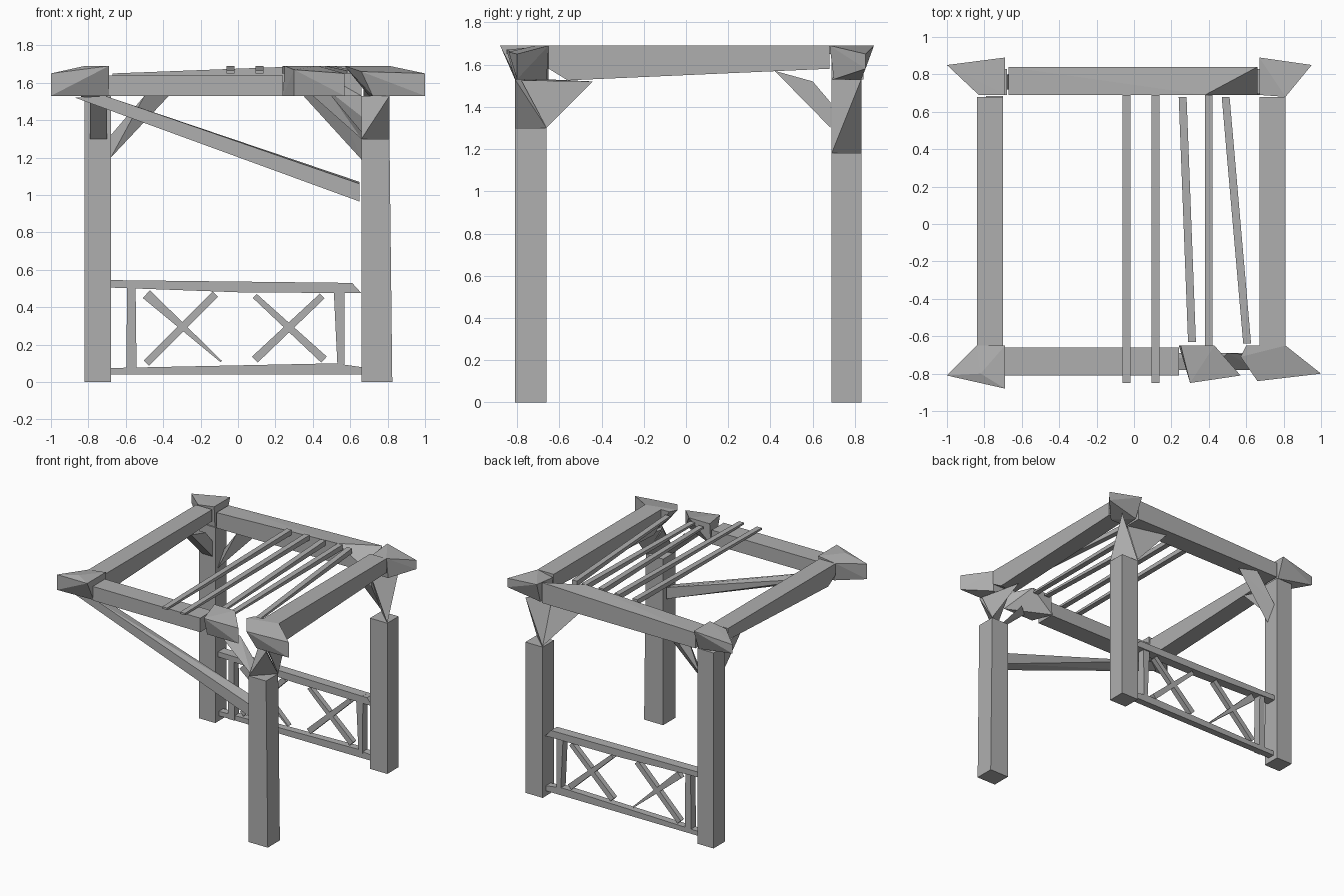
import bpy, bmesh
from mathutils import Vector

grey = bpy.data.materials.new("weathered_grey")
grey.diffuse_color = (0.43, 0.43, 0.43, 1)


def hull(name, pts):
    """Faceted solid wrapped around a few points."""
    bm = bmesh.new()
    for p in pts:
        bm.verts.new(p)
    bmesh.ops.convex_hull(bm, input=bm.verts[:])
    loose = [v for v in bm.verts if not v.link_faces]
    bmesh.ops.delete(bm, geom=loose, context='VERTS')
    bmesh.ops.dissolve_limit(bm, angle_limit=0.01, verts=bm.verts[:], edges=bm.edges[:])
    bmesh.ops.recalc_face_normals(bm, faces=bm.faces[:])
    me = bpy.data.meshes.new(name)
    bm.to_mesh(me)
    bm.free()
    me.materials.append(grey)
    ob = bpy.data.objects.new(name, me)
    bpy.context.collection.objects.link(ob)
    return ob


def box(name, x, y, z):
    return hull(name, [(a, b, c) for a in x for b in y for c in z])


def prism_y(name, outline, y0, y1):
    """x-z outline extruded along y."""
    return hull(name, [(x, y, z) for x, z in outline for y in (y0, y1)])


def prism_x(name, outline, x0, x1):
    """y-z outline extruded along x."""
    return hull(name, [(x, y, z) for y, z in outline for x in (x0, x1)])


def slat(name, a, b, wa, wb, y0, y1):
    """Tapered bar in the x-z plane from a to b."""
    a, b = Vector(a), Vector(b)
    d = (b - a).normalized()
    n = Vector((-d.y, d.x))
    prism_y(name, [a + n * wa, a - n * wa, b + n * wb, b - n * wb], y0, y1)


LX, RX = (-0.82, -0.68), (0.66, 0.81)
FY, BY = (-0.81, -0.66), (0.69, 0.83)

# posts (front left corner has none)
box("back_left_post", LX, BY, (0, 1.53))
box("back_right_post", RX, BY, (0, 1.18))
prism_y("front_right_post", [(0.66, 0), (0.825, 0), (0.81, 1.30), (0.66, 1.30)], *FY)

# twisted post heads
hull("back_right_post_head", [(0.81, 0.69, 1.18), (0.66, 0.83, 1.18),
                              (0.66, 0.69, 1.53), (0.81, 0.83, 1.53)])
hull("front_right_post_head", [(0.66, -0.81, 1.30), (0.81, -0.66, 1.30),
                               (0.81, -0.81, 1.53), (0.66, -0.66, 1.53)])

# knee braces
hull("front_right_depth_brace", [(0.81, -0.66, 1.30), (0.67, -0.66, 1.53),
                                 (0.81, -0.78, 1.525), (0.74, -0.44, 1.52)])
hull("front_right_width_brace", [(0.66, -0.78, 1.30), (0.66, -0.70, 1.34),
                                 (0.40, -0.78, 1.53), (0.50, -0.69, 1.53)])
hull("back_right_width_brace", [(0.66, 0.83, 1.19), (0.66, 0.71, 1.42),
                                (0.35, 0.79, 1.53), (0.52, 0.71, 1.53), (0.66, 0.71, 1.53)])
hull("back_left_width_brace", [(-0.68, 0.72, 1.20), (-0.68, 0.80, 1.32),
                               (-0.37, 0.76, 1.53), (-0.50, 0.70, 1.53), (-0.50, 0.82, 1.53)])
prism_x("back_left_depth_brace", [(0.42, 1.57), (0.60, 1.52), (0.685, 1.42), (0.685, 1.30)],
        -0.79, -0.70)

# top frame beams
box("front_beam", (-0.69, 0.24), FY, (1.53, 1.64))
hull("back_beam", [(-0.67, 0.69, 1.53), (-0.67, 0.84, 1.53), (-0.67, 0.69, 1.65),
                   (-0.67, 0.84, 1.65), (0.38, 0.69, 1.69), (0.66, 0.84, 1.69),
                   (0.66, 0.69, 1.53), (0.66, 0.84, 1.53)])
for name, x0, x1, top in (("left_beam", -0.84, -0.70, 1.67), ("right_beam", 0.67, 0.81, 1.69)):
    prism_x(name, [(-0.65, top), (-0.65, 1.58), (-0.56, 1.525), (0.68, 1.58), (0.68, top)], x0, x1)

# pointed corner blocks
hull("front_left_corner", [(-1, -0.81, 1.53), (-1, -0.81, 1.65), (-0.84, -0.65, 1.67),
                           (-0.69, -0.65, 1.69), (-0.69, -0.88, 1.69), (-0.82, -0.80, 1.69),
                           (-0.69, -0.80, 1.53), (-0.69, -0.66, 1.53), (-0.82, -0.66, 1.53)])
hull("front_right_corner", [(1, -0.80, 1.53), (1, -0.80, 1.65), (0.81, -0.65, 1.69),
                            (0.60, -0.65, 1.69), (0.57, -0.71, 1.69), (0.66, -0.84, 1.66),
                            (0.80, -0.66, 1.53), (0.70, -0.66, 1.53), (0.72, -0.80, 1.53)])
hull("back_left_corner", [(-1, 0.85, 1.58), (-1, 0.85, 1.65), (-0.69, 0.89, 1.69),
                          (-0.69, 0.69, 1.69), (-0.83, 0.69, 1.67), (-0.82, 0.70, 1.53),
                          (-0.69, 0.70, 1.53), (-0.69, 0.83, 1.53)])
hull("back_right_corner", [(0.95, 0.85, 1.58), (0.95, 0.85, 1.65), (0.67, 0.89, 1.69),
                           (0.67, 0.69, 1.67), (0.81, 0.68, 1.69), (0.81, 0.70, 1.53),
                           (0.67, 0.70, 1.53), (0.68, 0.83, 1.53)])
hull("front_beam_end", [(0.24, -0.65, 1.53), (0.25, -0.65, 1.69), (0.43, -0.65, 1.69),
                        (0.57, -0.81, 1.65), (0.57, -0.81, 1.53), (0.30, -0.85, 1.67),
                        (0.30, -0.81, 1.53)])

# roof slats, thinning toward the front: back x, front x, back y, front y
for i, (xb, xf, yb, yf) in enumerate([(-0.04, -0.04, 0.69, -0.85), (0.115, 0.115, 0.69, -0.85),
                                      (0.26, 0.31, 0.68, -0.63), (0.40, 0.40, 0.69, -0.65),
                                      (0.49, 0.605, 0.68, -0.64)]):
    hull(f"roof_slat_{i + 1}", [(x + s, y, z) for x, y, zs in ((xb, yb, (1.65, 1.69)),
                                                               (xf, yf, (1.65, 1.665)))
                                for s in (-0.021, 0.021) for z in zs])

# long fallen diagonal along the front
hull("front_diagonal", [(-0.87, -0.78, 1.52), (-0.71, -0.78, 1.53), (-0.75, -0.69, 1.52),
                        (0.65, -0.78, 0.965), (0.65, -0.78, 1.06), (0.65, -0.69, 0.98),
                        (0.65, -0.69, 1.07)])

# back railing
prism_y("railing_top", [(-0.68, 0.545), (-0.68, 0.505), (0.0, 0.48), (0.66, 0.475), (0.61, 0.53)],
        0.725, 0.80)
prism_y("railing_bottom", [(-0.68, 0.04), (-0.68, 0.075), (0.52, 0.10), (0.66, 0.08), (0.66, 0.04)],
        0.735, 0.79)
slat("railing_left_upright", (-0.57, 0.04), (-0.57, 0.54), 0.028, 0.022, 0.73, 0.79)
slat("railing_right_upright", (0.55, 0.08), (0.54, 0.53), 0.018, 0.03, 0.73, 0.79)

# crossed railing braces
slat("left_cross_a", (-0.49, 0.47), (-0.09, 0.11), 0.028, 0.005, 0.745, 0.785)
slat("left_cross_b", (-0.49, 0.10), (-0.12, 0.47), 0.02, 0.02, 0.745, 0.785)
slat("right_cross_a", (0.09, 0.46), (0.46, 0.12), 0.015, 0.022, 0.745, 0.785)
slat("right_cross_b", (0.09, 0.12), (0.45, 0.46), 0.022, 0.018, 0.745, 0.785)
